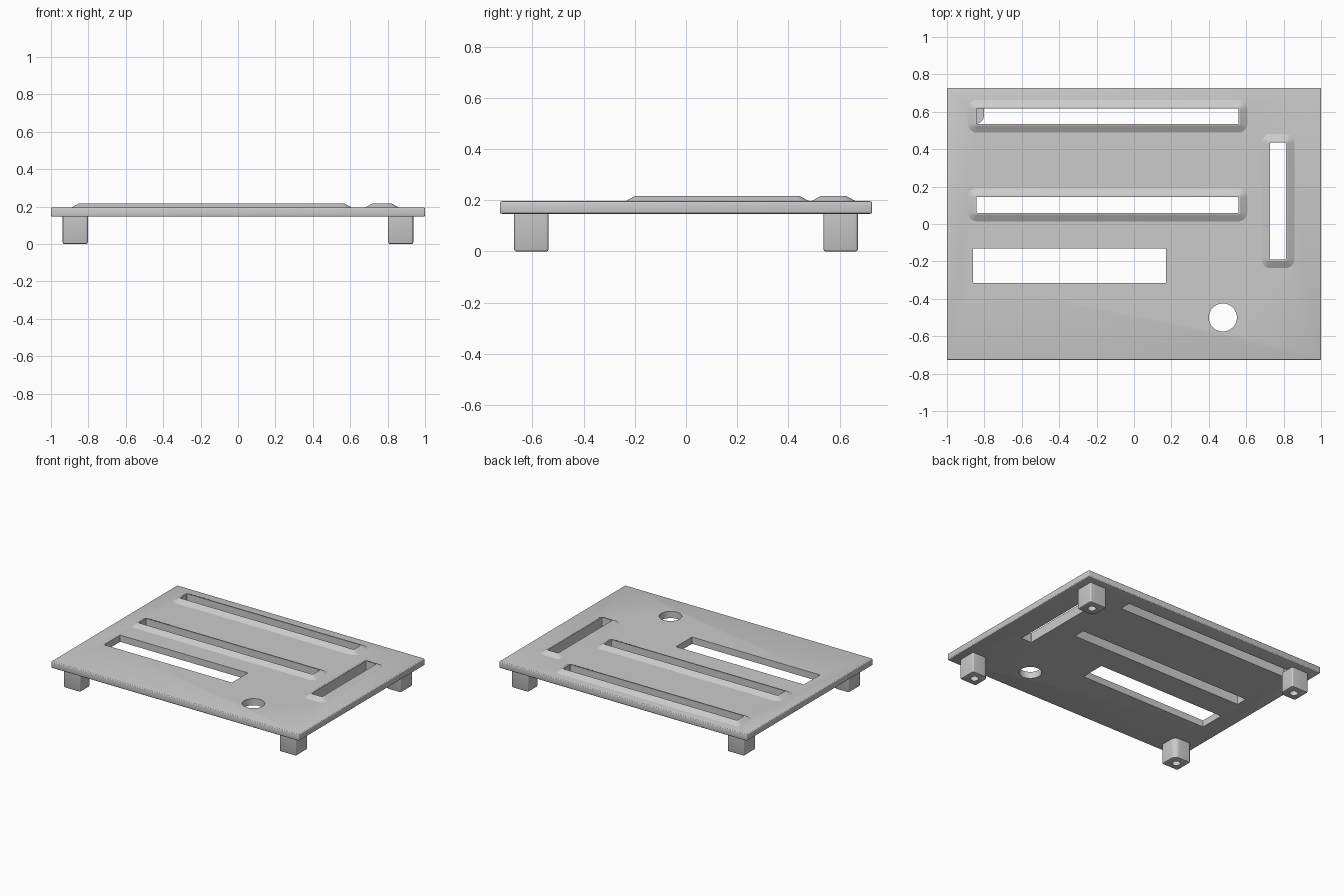
import bpy, bmesh, math

cube = bpy.data.objects.get("Cube")
if cube:
    bpy.data.objects.remove(cube, do_unlink=True)

PLATE_BOTTOM, PLATE_TOP, RIDGE_TOP = 0.147, 0.196, 0.217

grey = bpy.data.materials.new("light grey")
grey.use_nodes = True
grey.diffuse_color = (0.6, 0.6, 0.6, 1)
grey.node_tree.nodes["Principled BSDF"].inputs["Base Color"].default_value = (0.6, 0.6, 0.6, 1)


def rounded_rect(x0, x1, y0, y1, radii, steps=6):
    """Outline with one radius per corner, anticlockwise from the +x +y corner."""
    points = []
    for k, (sx, sy) in enumerate([(1, 1), (-1, 1), (-1, -1), (1, -1)]):
        r = radii[k]
        cx = x1 - r if sx > 0 else x0 + r
        cy = y1 - r if sy > 0 else y0 + r
        for i in range(steps + 1):
            a = math.pi / 2 * (k + i / steps)
            points.append((cx + r * math.cos(a), cy + r * math.sin(a)))
    return points


def circle(x, y, r, n=48):
    return [(x + r * math.cos(math.tau * i / n), y + r * math.sin(math.tau * i / n))
            for i in range(n)]


def loft(name, layers):
    """Closed solid through a stack of (outline, height) layers."""
    bm = bmesh.new()
    rings = [[bm.verts.new((x, y, z)) for x, y in outline] for outline, z in layers]
    n = len(rings[0])
    for low, high in zip(rings, rings[1:]):
        for i in range(n):
            j = (i + 1) % n
            bm.faces.new((low[i], low[j], high[j], high[i]))
    bm.faces.new(rings[0][::-1])
    bm.faces.new(rings[-1])
    bmesh.ops.remove_doubles(bm, verts=bm.verts, dist=1e-5)
    bmesh.ops.recalc_face_normals(bm, faces=bm.faces)
    mesh = bpy.data.meshes.new(name)
    bm.to_mesh(mesh)
    bm.free()
    mesh.materials.append(grey)
    ob = bpy.data.objects.new(name, mesh)
    bpy.context.collection.objects.link(ob)
    return ob


def apply(ob, kind, **settings):
    mod = ob.modifiers.new(kind.title(), kind)
    for key, value in settings.items():
        setattr(mod, key, value)
    bpy.context.view_layer.objects.active = ob
    bpy.ops.object.modifier_apply(modifier=mod.name)


def cut(ob, outline, z0, z1):
    cutter = loft("cutter", [(outline, z0), (outline, z1)])
    cutter.hide_render = True
    apply(ob, "BOOLEAN", object=cutter, operation="DIFFERENCE", solver="EXACT")
    bpy.data.objects.remove(cutter, do_unlink=True)


def grown(rect, d, r):
    x0, x1, y0, y1 = rect
    return rounded_rect(x0 - d, x1 + d, y0 - d, y1 + d, [r] * 4)


def smooth(ob):
    bpy.ops.object.select_all(action="DESELECT")
    ob.select_set(True)
    bpy.context.view_layer.objects.active = ob
    bpy.ops.object.shade_smooth_by_angle(angle=math.radians(25))


# Top plate with softened edges
corners = [(1, 0.727), (-1, 0.727), (-1, -0.727), (1, -0.727)]
plate = loft("top_plate", [(corners, PLATE_BOTTOM), (corners, PLATE_TOP)])
apply(plate, "BEVEL", width=0.008, segments=3)

# Slots with raised, sloping rims
slots = {
    "back_slot": (-0.843, 0.56, 0.535, 0.617),
    "middle_slot": (-0.843, 0.56, 0.06, 0.145),
    "side_slot": (0.727, 0.812, -0.19, 0.435),
}
for name, rect in slots.items():
    hole = grown(rect, 0, 0.004)
    cut(plate, hole, 0, 0.4)
    rim = loft(name + "_rim", [
        (grown(rect, 0.046, 0.048), PLATE_TOP - 0.005),
        (grown(rect, 0.046, 0.048), PLATE_TOP),
        (grown(rect, 0.008, 0.012), RIDGE_TOP),
    ])
    cut(rim, hole, 0, 0.4)
    smooth(rim)

# Plain window and round hole
cut(plate, rounded_rect(-0.86, 0.172, -0.315, -0.13, [0.004] * 4), 0, 0.4)
cut(plate, circle(0.475, -0.5, 0.075), 0, 0.4)
smooth(plate)

# Four legs: inner corner rounded, blind screw hole underneath
HALF, LEG_X, LEG_Y = 0.067, 0.87, 0.604
for sx, side in ((1, "left"), (-1, "right")):
    for sy, end in ((1, "back"), (-1, "front")):
        inner = [(1, 1), (-1, 1), (-1, -1), (1, -1)].index((-sx, -sy))
        radii = [0.04 if k == inner else 0.01 for k in range(4)]

        def section(inset):
            h = HALF - inset
            return rounded_rect(sx * LEG_X - h, sx * LEG_X + h, sy * LEG_Y - h,
                                sy * LEG_Y + h, [r - inset for r in radii])

        leg = loft(f"{end}_{side}_leg", [
            (section(0.008), 0), (section(0.0025), 0.0025),
            (section(0), 0.008), (section(0), PLATE_BOTTOM + 0.002),
        ])
        cut(leg, circle(sx * LEG_X, sy * LEG_Y, 0.028, 24), -0.1, 0.1)
        smooth(leg)
